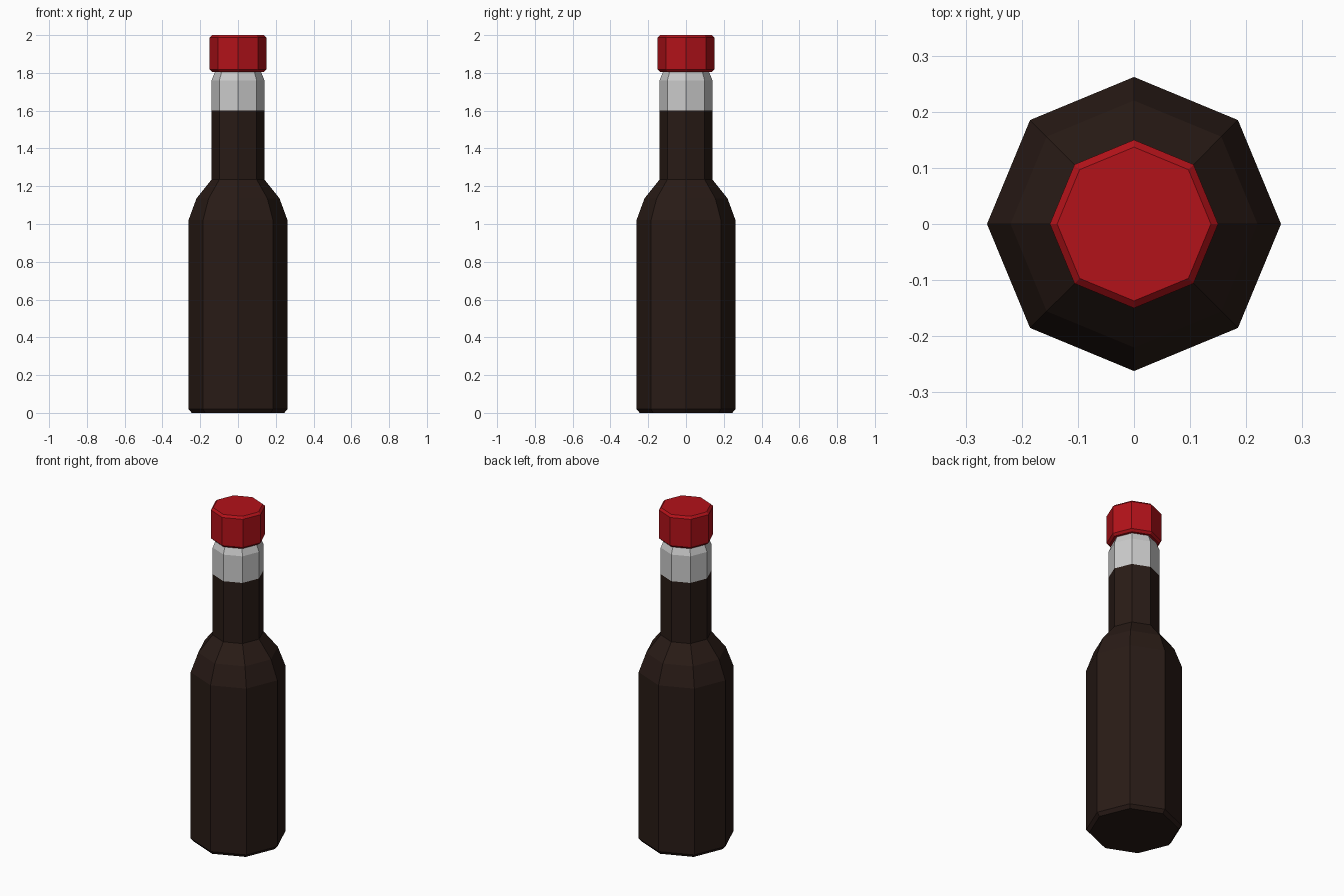
import bpy, bmesh
from math import cos, sin, tau

if "Cube" in bpy.data.objects:
    bpy.data.objects.remove(bpy.data.objects["Cube"])

SIDES = 8


def material(name, color):
    mat = bpy.data.materials.new(name)
    mat.diffuse_color = (*color, 1)
    mat.use_nodes = True
    mat.node_tree.nodes["Principled BSDF"].inputs["Base Color"].default_value = mat.diffuse_color
    return mat


def lathe(name, profile, mat=None, cap_bottom=True, cap_top=True):
    """Revolve (radius, z) points into a flat-faced octagonal solid."""
    bm = bmesh.new()
    rings = [[bm.verts.new((r * cos(tau * i / SIDES), r * sin(tau * i / SIDES), z))
              for i in range(SIDES)] for r, z in profile]
    for low, high in zip(rings, rings[1:]):
        for i in range(SIDES):
            j = (i + 1) % SIDES
            bm.faces.new((low[i], low[j], high[j], high[i]))
    if cap_bottom:
        bm.faces.new(rings[0][::-1])
    if cap_top:
        bm.faces.new(rings[-1])
    mesh = bpy.data.meshes.new(name)
    bm.to_mesh(mesh)
    bm.free()
    obj = bpy.data.objects.new(name, mesh)
    bpy.context.collection.objects.link(obj)
    if mat:
        mesh.materials.append(mat)
    return obj


brown = material("dark_brown", (0.022, 0.011, 0.008))
red = material("red", (0.45, 0.006, 0.01))

# Dark bottle: chamfered base, straight body, rounded shoulder and neck
lathe("bottle_body", [(0.245, 0), (0.262, 0.02), (0.262, 1.02), (0.22, 1.135),
                      (0.14, 1.235), (0.14, 1.6)], brown, cap_top=False)

# Pale collar around the top of the neck, tapering under the cap
lathe("neck_collar", [(0.14, 1.6), (0.14, 1.76), (0.12, 1.81)],
      cap_bottom=False, cap_top=False)

# Red screw cap with chamfered rims
lathe("bottle_cap", [(0.137, 1.805), (0.15, 1.818), (0.15, 1.987), (0.137, 2.0)], red)
